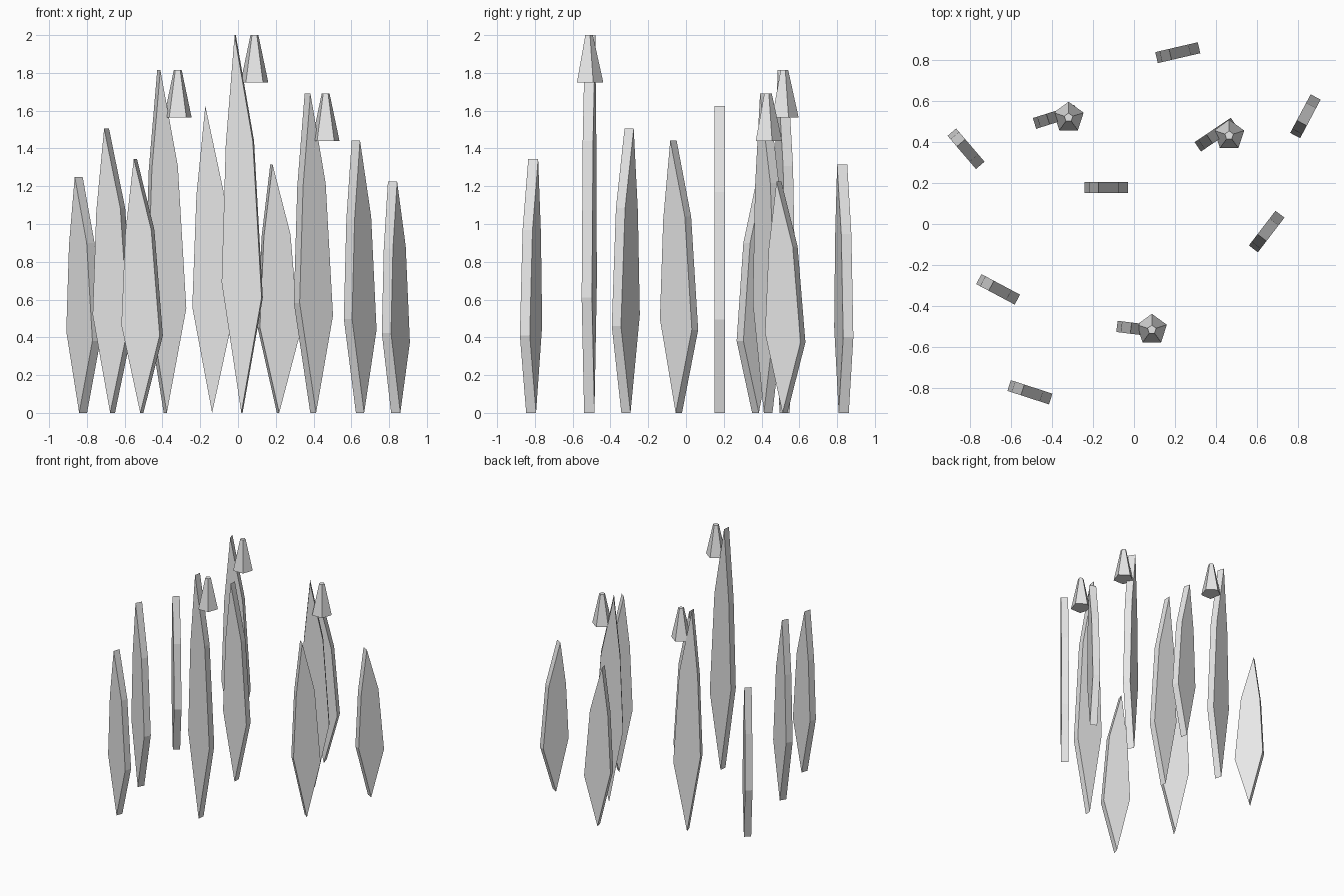
import bpy, bmesh, math
from mathutils import Matrix, Vector

if "Cube" in bpy.data.objects:
    bpy.data.objects.remove(bpy.data.objects["Cube"])

grey = bpy.data.materials.new("plain grey")
grey.diffuse_color = (0.8, 0.8, 0.8, 1.0)
grey.use_nodes = True
grey.node_tree.nodes["Principled BSDF"].inputs["Base Color"].default_value = grey.diffuse_color

THICK = 0.055
# Blade outline: sideways offset, fraction of the height
OUTLINE = [(0, 0), (0.108, 0.305), (0.061, 0.72), (-0.036, 1),
           (-0.083, 0.71), (-0.105, 0.345)]


def finish(bm, name, matrix):
    bmesh.ops.recalc_face_normals(bm, faces=bm.faces)
    mesh = bpy.data.meshes.new(name)
    bm.to_mesh(mesh)
    bm.free()
    mesh.materials.append(grey)
    obj = bpy.data.objects.new(name, mesh)
    obj.matrix_world = matrix
    bpy.context.collection.objects.link(obj)


def blade(name, x, y, angle, height):
    """Flat leaf outline extruded to a constant thickness."""
    bm = bmesh.new()
    face = bm.faces.new([bm.verts.new((u, -THICK / 2, f * height))
                         for u, f in OUTLINE])
    side = bmesh.ops.extrude_face_region(bm, geom=[face])["geom"]
    bmesh.ops.translate(bm, vec=(0, THICK, 0),
                        verts=[v for v in side if isinstance(v, bmesh.types.BMVert)])
    # the extrusion keeps the first face, so the slab is closed on both sides
    finish(bm, name, Matrix.Translation((x, y, 0)) @
           Matrix.Rotation(math.radians(angle), 4, 'Z'))


def bud(name, x, y, top):
    """Five-sided tapered bud, one corner towards the back."""
    bm = bmesh.new()
    rings = []
    for r, z in ((0.077, top - 0.25), (0.022, top)):
        rings.append([bm.verts.new((r * math.cos(a), r * math.sin(a), z))
                      for a in (math.pi / 2 + i * math.tau / 5 for i in range(5))])
    low, high = rings
    bm.faces.new(low)
    bm.faces.new(high)
    for i in range(5):
        j = (i + 1) % 5
        bm.faces.new((low[i], low[j], high[j], high[i]))
    finish(bm, name, Matrix.Translation((x, y, 0)))


# Grass blades: x, y, turn in degrees, height, has a bud
BLADES = [
    (0.021, -0.512, -7, 2.0, True),
    (0.398, 0.435, 34, 1.69, True),
    (-0.385, 0.522, 17.5, 1.815, True),
    (-0.137, 0.178, 0, 1.625, False),
    (0.212, 0.835, 13, 1.315, False),
    (0.835, 0.524, 62, 1.225, False),
    (0.646, -0.038, 52.5, 1.443, False),
    (-0.664, -0.318, -28, 1.505, False),
    (-0.509, -0.82, -18, 1.345, False),
    (-0.82, 0.368, -49.5, 1.25, False),
]
for n, (x, y, angle, height, has_bud) in enumerate(BLADES, 1):
    blade(f"grass_blade_{n}", x, y, angle, height)
    if has_bud:
        bud(f"bud_{n}", x + 0.066, y - 0.003, height)
